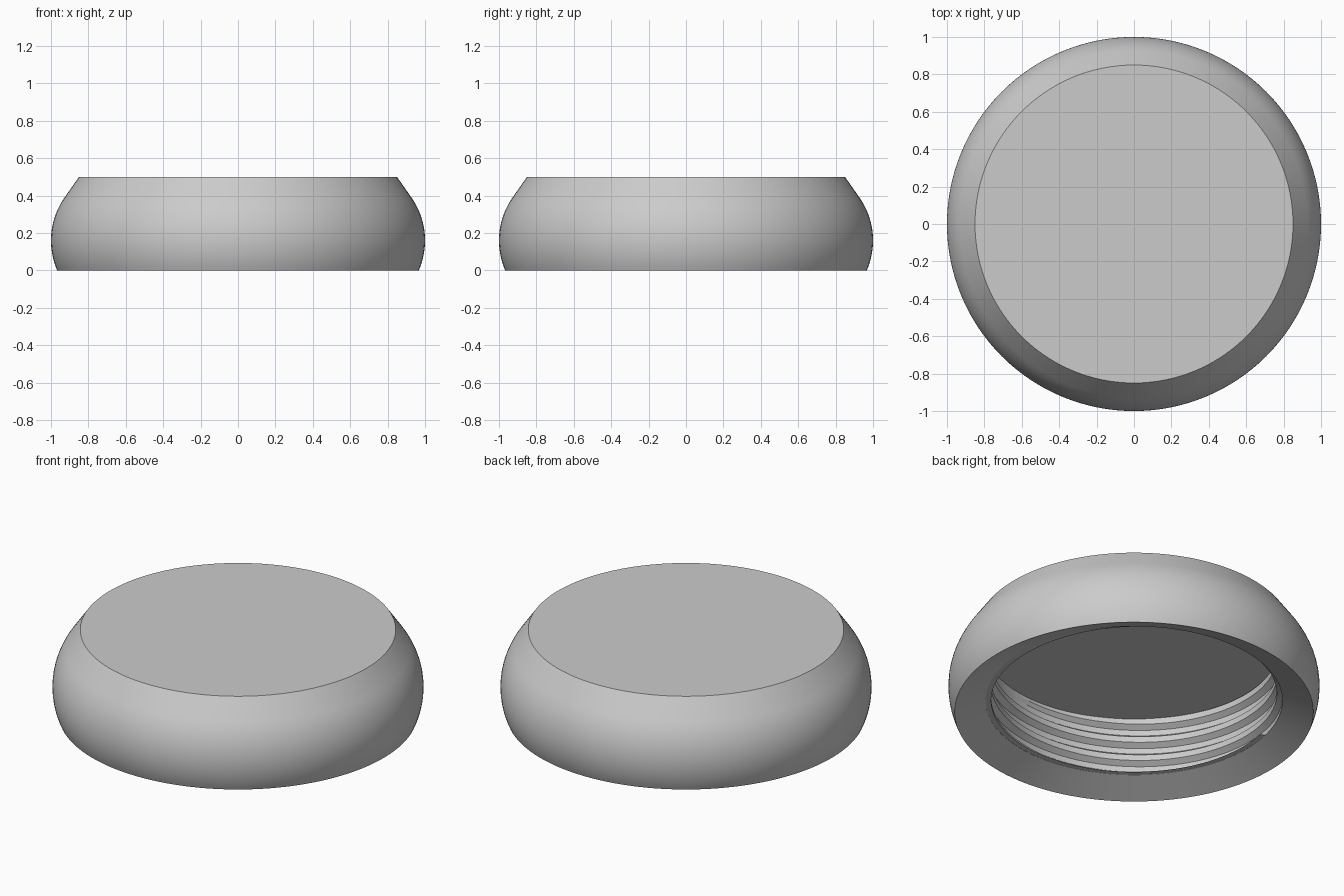
import bpy, bmesh, math

cube = bpy.data.objects.get("Cube")
if cube:
    bpy.data.objects.remove(cube, do_unlink=True)

grey = bpy.data.materials.new("light_grey")
grey.use_nodes = True
COLOUR = (0.6, 0.6, 0.6, 1)
grey.diffuse_color = COLOUR
grey.node_tree.nodes["Principled BSDF"].inputs["Base Color"].default_value = COLOUR

WALL, CEILING, LIP = 0.80, 0.40, 0.07


def add_object(name, bm):
    bmesh.ops.recalc_face_normals(bm, faces=bm.faces)
    mesh = bpy.data.meshes.new(name)
    bm.to_mesh(mesh)
    bm.free()
    mesh.materials.append(grey)
    obj = bpy.data.objects.new(name, mesh)
    bpy.context.collection.objects.link(obj)
    bpy.ops.object.select_all(action="DESELECT")
    obj.select_set(True)
    bpy.context.view_layer.objects.active = obj
    bpy.ops.object.shade_smooth_by_angle(angle=math.radians(30))
    return obj


def lid_profile():
    # Bulging side arc, straight shoulder, flat top, then the hollow inside
    bulge, mid = 0.40, 0.16
    heights = [mid * i / 8 for i in range(8)] + [mid + 0.23 * i / 12 for i in range(13)]
    side = [(1 - bulge + math.sqrt(bulge**2 - (z - mid)**2), z) for z in heights]
    inside = [(WALL, LIP), (WALL, CEILING), (0, CEILING)]
    return [(0, 0.5), (0.85, 0.5)] + side[::-1] + inside


# Lid shell, turned around the z axis
bm = bmesh.new()
verts = [bm.verts.new((r, 0, z)) for r, z in lid_profile()]
edges = [bm.edges.new(pair) for pair in zip(verts, verts[1:])]
bmesh.ops.spin(bm, geom=verts + edges, cent=(0, 0, 0), axis=(0, 0, 1),
               angle=math.tau, steps=128, use_merge=True)
bmesh.ops.remove_doubles(bm, verts=bm.verts, dist=1e-5)
add_object("lid_shell", bm)

# Screw thread, a tapered ridge climbing the inner wall
bm = bmesh.new()
START, END, STEP, PITCH = -912, 303, 3, 0.113
rings = []
for degrees in range(START, END + 1, STEP):
    base = 0.257 + PITCH * (degrees + 45) / 360
    depth = 0.03 * min(1, (END - degrees) / 60)
    angle = math.radians(degrees)
    section = [(WALL + 0.004, 0), (WALL - depth, 0.025),
               (WALL - depth, 0.06), (WALL + 0.004, 0.085)]
    rings.append([bm.verts.new((r * math.cos(angle), r * math.sin(angle),
                                max(base + rise, LIP + 0.001)))
                  for r, rise in section])
for a, b in zip(rings, rings[1:]):
    for i in range(4):
        j = (i + 1) % 4
        bm.faces.new((a[i], a[j], b[j], b[i]))
for ring in (rings[0], rings[-1]):
    bm.faces.new(ring)
bmesh.ops.dissolve_degenerate(bm, edges=bm.edges, dist=1e-5)
add_object("screw_thread", bm)
